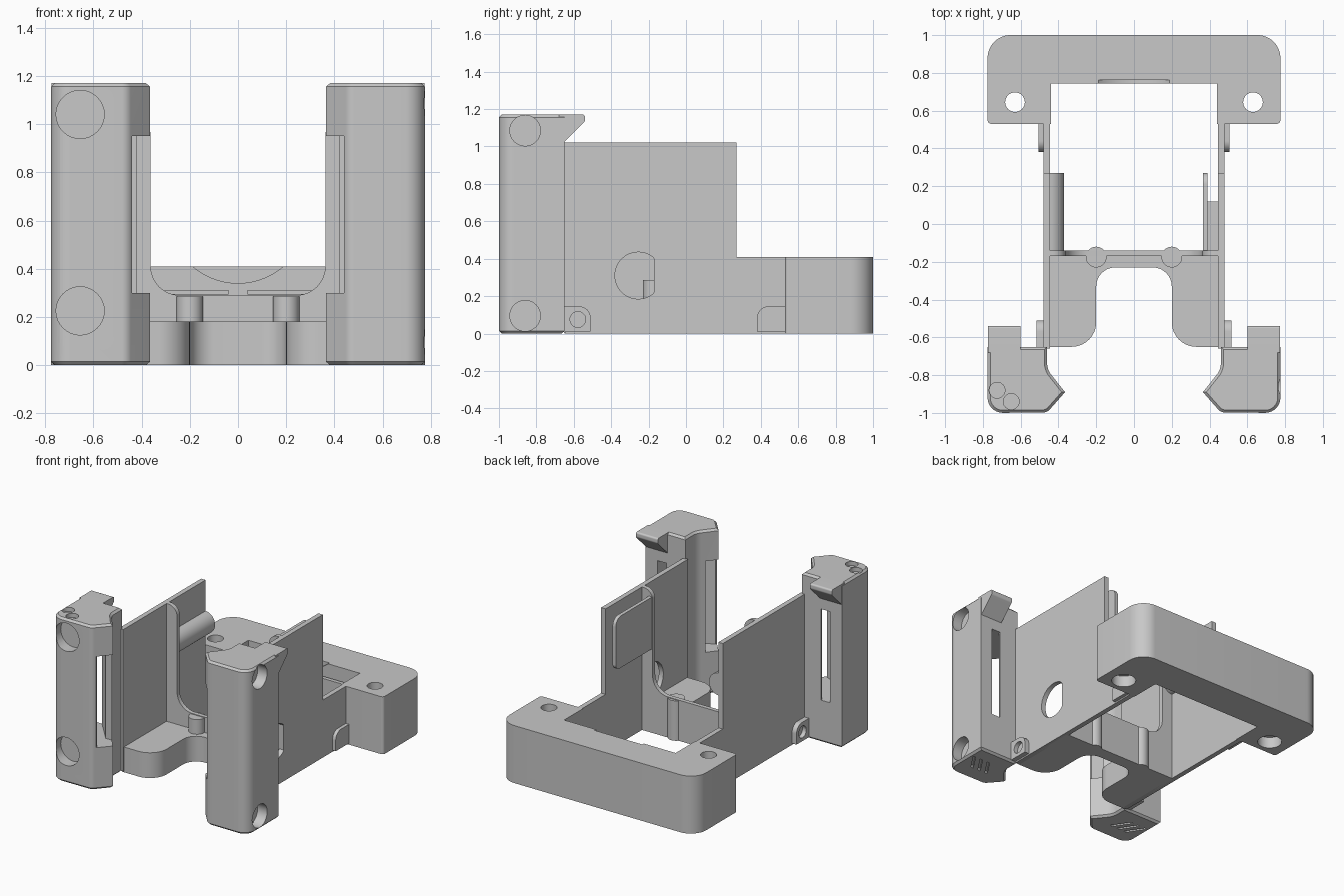
import bpy, bmesh, math
from mathutils import Vector

old = bpy.data.objects.get("Cube")
if old:
    bpy.data.objects.remove(old, do_unlink=True)

GREY = (0.58, 0.58, 0.58, 1)
mat = bpy.data.materials.new("plain grey plastic")
mat.use_nodes = True
mat.diffuse_color = GREY
mat.node_tree.nodes["Principled BSDF"].inputs["Base Color"].default_value = GREY


def rounded(corners, n=10):
    """Outline with an optional radius as third value of each corner."""
    out = []
    for i, c in enumerate(corners):
        p = Vector(c[:2])
        if len(c) < 3:
            out.append(tuple(p))
            continue
        r = c[2]
        a = (Vector(corners[i - 1][:2]) - p).normalized()
        b = (Vector(corners[(i + 1) % len(corners)][:2]) - p).normalized()
        half = math.acos(max(-1, min(1, a.dot(b)))) / 2
        mid = p + (a + b).normalized() * (r / math.sin(half))
        d = r / math.tan(half)
        u, v = p + a * d - mid, p + b * d - mid
        for k in range(n + 1):
            out.append(tuple(mid + u.lerp(v, k / n).normalized() * r))
    return out


def circle(a, b, r, n=32):
    return [(a + r * math.cos(math.tau * k / n), b + r * math.sin(math.tau * k / n))
            for k in range(n)]


def box(a0, a1, b0, b1):
    return [(a0, b0), (a1, b0), (a1, b1), (a0, b1)]


def prism(name, outline, axis, lo, hi, side=1, chamfer=0):
    """Extrude an outline along an axis; side=-1 mirrors it across x."""
    place = {"x": lambda a, b, c: (c * side, a, b),
             "y": lambda a, b, c: (a * side, c, b),
             "z": lambda a, b, c: (a * side, b, c)}[axis]
    bm = bmesh.new()
    low = [bm.verts.new(place(a, b, lo)) for a, b in outline]
    high = [bm.verts.new(place(a, b, hi)) for a, b in outline]
    caps = [bm.faces.new(low), bm.faces.new(high)]
    for i in range(len(low)):
        j = (i + 1) % len(low)
        bm.faces.new((low[i], low[j], high[j], high[i]))
    bmesh.ops.recalc_face_normals(bm, faces=bm.faces)
    if chamfer:
        edges = list({e for f in caps for e in f.edges})
        bmesh.ops.bevel(bm, geom=edges, offset=chamfer, segments=1, affect="EDGES")
    mesh = bpy.data.meshes.new(name)
    bm.to_mesh(mesh)
    bm.free()
    ob = bpy.data.objects.new(name, mesh)
    bpy.context.collection.objects.link(ob)
    mesh.materials.append(mat)
    return ob


def select(ob):
    bpy.ops.object.select_all(action="DESELECT")
    ob.select_set(True)
    bpy.context.view_layer.objects.active = ob


def cut(ob, *cutters):
    for c in cutters:
        m = ob.modifiers.new("cut", "BOOLEAN")
        m.operation, m.solver, m.object = "DIFFERENCE", "EXACT", c
        select(ob)
        bpy.ops.object.modifier_apply(modifier=m.name)
        bpy.data.objects.remove(c, do_unlink=True)


parts = []

# Rear block: a thick U around the opening, with screw holes
block = prism("rear_block", rounded([
    (-.775, .53, .02), (-.44, .53), (-.44, .745), (.44, .745), (.44, .53),
    (.775, .53, .02), (.775, 1, .12), (-.775, 1, .12)]), "z", 0, .41)
for s in (1, -1):
    cut(block, prism("hole", circle(.63, .645, .052), "z", -.1, .6, s),
        prism("counterbore", circle(.63, .645, .08), "z", -.1, .08, s),
        prism("groove", box(.04, .33, .295, .31), "y", .7, .78, s))
cut(block, prism("finger_scoop", circle(0, .63, .29, 64), "y", .7, .762))
parts.append(block)

# Front floor with its rounded U cutout
parts.append(prism("front_floor", rounded([
    (-.46, -.65), (-.2, -.65, .13), (-.2, -.23, .1), (.2, -.23, .1),
    (.2, -.65, .13), (.46, -.65), (.46, -.15), (-.46, -.15)]), "z", 0, .18))

# Cross frame rising along both walls
parts.append(prism("cross_frame", rounded([
    (-.46, 0), (.46, 0), (.46, 1.02), (.362, 1.02, .07), (.362, .29, .12),
    (-.362, .29, .12), (-.362, 1.02, .07), (-.46, 1.02)]), "y", -.17, -.14))

# Fittings inside the walls: a roller rail and a spring clip
rail = [(-.45 + .08 * math.sin(math.pi * k / 16), .72 + .08 * math.cos(math.pi * k / 16))
        for k in range(17)]
parts.append(prism("roller_rail", rail, "y", -.15, .27))
parts.append(prism("clip_base", box(.37, .46, .62, .9), "y", -.15, .12))
parts.append(prism("clip_plate", rounded([
    (-.15, .6), (.27, .6, .04), (.27, .97, .06), (-.15, .97)]), "x", .365, .39))

for s, side in ((1, "left"), (-1, "right")):
    # Side wall, stepped down towards the rear
    wall = prism(side + "_wall", [(-.66, .01), (-.64, 0), (.56, 0), (.56, .41),
                                  (.27, .41), (.27, 1.02), (-.66, 1.02)], "x", .445, .48, s)
    if s > 0:
        disc = [(min(y, -.17), z) for y, z in circle(-.255, .31, .125, 48)]
        cut(wall, prism("side_port", disc, "x", .4, .6))
    parts.append(wall)

    # Lugs at the foot of the wall
    lug = prism(side + "_front_lug", rounded([
        (-.65, .01), (-.51, .01), (-.51, .145, .06), (-.65, .145)]), "x", .47, .515, s)
    cut(lug, prism("lug_hole", circle(-.578, .075, .042), "x", .485, .6, s))
    parts.append(lug)
    parts.append(prism(side + "_rear_lug", rounded([
        (.38, .01), (.54, .01), (.54, .145), (.38, .145, .06)]), "x", .47, .505, s))
    parts.append(prism(side + "_frame_bump", circle(.2, -.175, .055), "z", 0, .285, s))

    # Front pillar with a hooked inner lip
    pillar = prism(side + "_pillar", rounded([
        (.46, -.65), (.46, -.77, .1), (.365, -.89), (.46, -.998, .05),
        (.775, -1, .08), (.775, -.65)]), "z", 0, 1.17, s, .014)
    # Passage from the inner lip to the back
    cut(pillar, prism("passage", [
        (.3, -1.1), (.43, -1.1), (.44, -.96), (.68, -.85), (.68, -.6),
        (.61, -.6), (.61, -.66), (.47, -.82), (.3, -.82)], "z", .3, .95, s))
    if s > 0:
        cut(pillar, *[prism("socket", circle(-.86, z, .082), "x", .7, .9)
                      for z in (.095, 1.085)])
    else:
        cut(pillar, *[prism("socket", circle(.655, z, .1), "y", -1.1, -.92, s)
                      for z in (.225, 1.04)])
        cut(pillar, *[prism("dimple", circle(x, y, .042), "z", 1.14, 1.3, s)
                      for x, y in ((.725, -.88), (.65, -.94))])
    # Slanted slots in the underside
    for k in range(3):
        x = .53 + .06 * k
        cut(pillar, prism("slot", [(x, -.88), (x + .02, -.88), (x + .1, -.76),
                                   (x + .08, -.76)], "z", -.1, .02, s))
    parts.append(pillar)

    # Overhanging catch on top of the pillar
    parts.append(prism(side + "_catch", rounded([
        (-.68, 1.02), (-.65, 1.025), (-.54, 1.135, .02), (-.54, 1.17, .012), (-.68, 1.17)]),
        "x", .6, .773, s))

for ob in parts:
    select(ob)
    bpy.ops.object.shade_smooth_by_angle(angle=math.radians(30))
